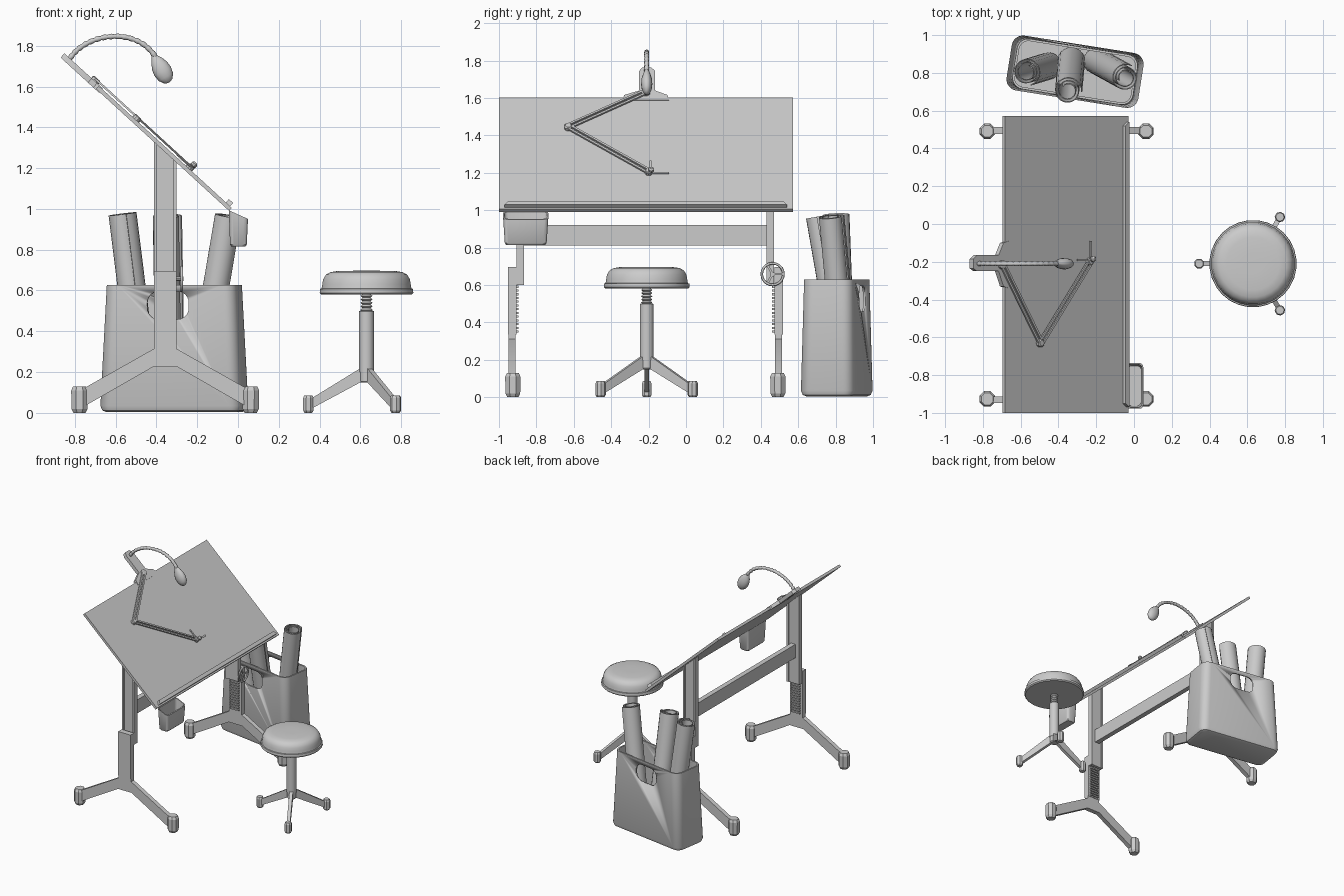
import bpy, bmesh
from math import sin, cos, pi, radians, atan2
from mathutils import Vector, Matrix
from mathutils.geometry import interpolate_bezier

if "Cube" in bpy.data.objects:
    bpy.data.objects.remove(bpy.data.objects["Cube"])

T = Matrix.Translation
I = Matrix.Identity(4)


def finish(name, bm, M=I, angle=35):
    bmesh.ops.recalc_face_normals(bm, faces=bm.faces)
    me = bpy.data.meshes.new(name)
    bm.to_mesh(me)
    bm.free()
    me.transform(M)
    ob = bpy.data.objects.new(name, me)
    bpy.context.collection.objects.link(ob)
    bpy.ops.object.select_all(action='DESELECT')
    ob.select_set(True)
    bpy.context.view_layer.objects.active = ob
    bpy.ops.object.shade_smooth_by_angle(angle=radians(angle))
    return ob


def loft(name, rings, M=I, angle=35):
    """Skin through closed rings of equal length, capped at both ends."""
    bm = bmesh.new()
    vs = [[bm.verts.new(p) for p in r] for r in rings]
    n = len(rings[0])
    for a, b in zip(vs, vs[1:]):
        for i in range(n):
            j = (i + 1) % n
            bm.faces.new((a[i], a[j], b[j], b[i]))
    bm.faces.new(vs[0][::-1])
    bm.faces.new(vs[-1])
    return finish(name, bm, M, angle)


def lathe(name, prof, M=I, sides=16, angle=35, sy=1.0):
    def ring(r, z):
        return [(r * cos(2 * pi * (i + .5) / sides), sy * r * sin(2 * pi * (i + .5) / sides), z)
                for i in range(sides)]
    return loft(name, [ring(r, z) for r, z in prof], M, angle)


def extrude(name, poly, z0, z1, M=I, angle=35):
    return loft(name, [[(x, y, z) for x, y in poly] for z in (z0, z1)], M, angle)


def boxes(name, items, M=I):
    """One object from (low corner, high corner) pairs."""
    bm = bmesh.new()
    for lo, hi in items:
        lo, hi = Vector(lo), Vector(hi)
        bmesh.ops.create_cube(bm, size=1, matrix=T((lo + hi) / 2) @ Matrix.Diagonal((*(hi - lo), 1)))
    return finish(name, bm, M)


def rrect(hx, hy, r, n=5):
    pts = []
    for k, (sx, sy) in enumerate(((1, 1), (-1, 1), (-1, -1), (1, -1))):
        for i in range(n + 1):
            a = pi / 2 * (k + i / n)
            pts.append((sx * (hx - r) + r * cos(a), sy * (hy - r) + r * sin(a)))
    return pts


def upright(x, y):
    """Frame for profiles drawn in x and z, extruded along y."""
    return T((x, y, 0)) @ Matrix.Rotation(pi / 2, 4, 'X')


# --- drawing board; local frame is (y, up the slope, normal) ---
C, S = cos(radians(42.5)), sin(radians(42.5))
BOARD = Matrix(((0, -C, S, -.03), (1, 0, 0, 0), (0, S, C, 1.005), (0, 0, 0, 1)))
boxes("drawing_board", [((-1, 0, -.02), (.572, .885, 0))], BOARD)
extrude("pencil_ledge", [(-.97, .012), (.54, .012), (.52, .04), (-.95, .04)], 0, .022, BOARD)

# --- table legs ---
CX = -.357
half = [(.06, .312), (.40, .12), (.40, .03), (.06, .225)]
spread = half + [(-x, z) for x, z in reversed(half)]
foot = [(.032, 0), (.043, .02), (.044, .11), (.034, .13)]
for tag, y, d in (("front", -.93, 1), ("back", .495, -1)):
    extrude(tag + "_foot_bars", spread, -.018, .018, upright(CX, y))
    boxes(tag + "_lower_column", [((CX - .056, y - .019, .225), (CX + .056, y + .019, .34)),
                                  ((CX - .056, y - .023, .335), (CX + .056, y + .023, .695))])
    a, b = sorted((y + d * .022, y + d * .034))
    boxes(tag + "_rack_teeth", [((CX - .04, a, .345 + i * .02), (CX + .04, b, .356 + i * .02))
                                for i in range(13)])
    # inner sliding column: channel with top cut to the slope of the board
    def top(x):
        return .98 + S / C * (-.03 - CX - x)
    for part, x0, x1, w, off in (("web", -.045, .045, .024, .048), ("rail_a", -.056, -.04, .04, .044),
                                 ("rail_b", .04, .056, .04, .044)):
        extrude(f"{tag}_upper_{part}", [(x0, .6), (x1, .6), (x1, top(x1)), (x0, top(x0))],
                -w / 2, w / 2, upright(CX, y + d * off))
    for x in (-.42, .42):
        lathe(tag + "_foot", foot, T((CX + x, y + d * .004, 0)), 8, 20)
boxes("cross_beam", [((CX - .02, -.885, .81), (CX + .02, .455, .92))])

# --- height crank wheel ---
WHEEL = T((-.275, .463, .658)) @ Matrix.Rotation(pi / 2, 4, 'Y')
bm = bmesh.new()
N, K = 20, 6
g = [[bm.verts.new(((.058 + .007 * cos(2 * pi * k / K)) * cos(2 * pi * i / N),
                    (.058 + .007 * cos(2 * pi * k / K)) * sin(2 * pi * i / N),
                    .007 * sin(2 * pi * k / K))) for k in range(K)] for i in range(N)]
for i in range(N):
    for k in range(K):
        bm.faces.new((g[i][k], g[(i + 1) % N][k], g[(i + 1) % N][(k + 1) % K], g[i][(k + 1) % K]))
finish("crank_rim", bm, WHEEL, 70)
for i in range(3):
    boxes("crank_spoke", [((0, -.006, -.004), (.057, .006, .004))],
          WHEEL @ Matrix.Rotation(radians(90 + 120 * i), 4, 'Z'))
lathe("crank_axle", [(.012, -.04), (.012, .008)], WHEEL, 10)

# --- pen tray hanging at the front corner (open box) ---
def tray_ring(hx, hy, z, tilt=0.0):
    return [(x, y, z - tilt * x) for x, y in rrect(hx, hy, .02, 3)]
loft("pen_tray", [tray_ring(.034, .105, .815), tray_ring(.041, .112, .825),
                  tray_ring(.047, .121, .972, .45), tray_ring(.04, .114, .972, .45),
                  tray_ring(.035, .106, .83)], T((.002, -.857, 0)))

# --- lamp bracket, gooseneck and head ---
bracket = [(-.09, .86), (-.10, .90), (-.165, .935), (-.165, 1.09), (-.185, 1.117),
           (-.235, 1.117), (-.25, 1.09), (-.25, .935), (-.33, .90), (-.34, .86)]
extrude("lamp_bracket", bracket, -.024, .004, BOARD)
LY = -.21
path = interpolate_bezier(Vector((-.825, LY, 1.735)), Vector((-.75, LY, 1.86)),
                          Vector((-.5, LY, 1.90)), Vector((-.405, LY, 1.745)), 46)
rings = []
for i, p in enumerate(path):
    t = (path[min(i + 1, 45)] - path[max(i - 1, 0)]).normalized()
    side, r = Vector((-t.z, 0, t.x)), (.010 if i % 3 == 0 else .0135)
    rings.append([p + r * (side * cos(a * pi / 4) + Vector((0, 1, 0)) * sin(a * pi / 4)) for a in range(8)])
loft("gooseneck", rings, angle=50)
axis = Vector((.085, 0, -.15)).to_track_quat('Z', 'Y').to_matrix().to_4x4()
lathe("lamp_head", [(.011, 0), (.015, .012), (.03, .035), (.042, .065), (.046, .095),
                    (.04, .127), (.024, .15), (.006, .158)],
      T((-.416, LY, 1.757)) @ axis @ Matrix.Diagonal((.66, 1, 1, 1)), 14, 50)

# --- drafting arm lying on the board ---
P, E, H = (-.215, .915), (-.63, .64), (-.2, .285)
for tag, a, b in (("upper", P, E), ("lower", E, H)):
    a, b = Vector(a), Vector(b)
    L, dv = (b - a).length, b - a
    M = BOARD @ T((a.x, a.y, .013)) @ Matrix.Rotation(atan2(dv.y, dv.x), 4, 'Z')
    boxes(tag + "_arm_bars", [((-.01, s * .012 - .006, -.004), (L + .01, s * .012 + .006, .006))
                              for s in (-1, 1)], M)
for q, r in ((P, .024), (E, .022), (H, .02)):
    lathe("arm_pivot", [(r, 0), (r, .017), (r * .7, .022)], BOARD @ T((*q, 0)), 10)
lathe("head_knob", [(.008, .015), (.016, .024), (.016, .036), (.008, .044)], BOARD @ T((-.185, .28, 0)), 10)
boxes("square_rulers", [((-.2, .272, .006), (-.09, .284, .011)),
                        ((-.196, .272, .006), (-.184, .375, .011))], BOARD)

# --- stool ---
ST = T((.63, -.21, 0))
lathe("seat_cushion", [(.222, .607), (.218, .63), (.214, .655), (.2, .678), (.178, .69), (.14, .696), (.05, .697)],
      ST, 28, 50)
lathe("seat_base", [(.223, .58), (.231, .588), (.229, .608), (.21, .612)], ST, 28)
lathe("seat_screw", [(.03 if i % 2 else .02, .48 + i * .0085) for i in range(13)], ST, 14, 20)
lathe("stool_tube", [(.037, .2), (.037, .498), (.03, .502)], ST, 14)
lathe("stool_hub", [(.028, .148), (.034, .155), (.034, .225), (.028, .232)], ST, 12)
for i in range(3):
    R = ST @ Matrix.Rotation(radians(60 + 120 * i), 4, 'Z')
    extrude("stool_leg", [(.02, .225), (.275, .068), (.275, .018), (.02, .155)], -.013, .013, R @ upright(0, 0))
    lathe("stool_foot", [(.02, 0), (.028, .012), (.028, .072), (.022, .086)], R @ T((.285, 0, 0)), 8, 20)

# --- bag for paper rolls: thin tapered shell with handle holes ---
BAG = T((-.312, .806, 0)) @ Matrix.Rotation(radians(-9), 4, 'Z')
def bag_ring(k, z, inset=0.0):
    return [(x, y, z) for x, y in rrect(.353 * k - inset, .147 * k - inset, .06 - inset, 6)]
bag = loft("paper_bag", [bag_ring(1, .004, .03), bag_ring(1, .012, .01), bag_ring(1, .035),
                         bag_ring(.915, .628), bag_ring(.915, .628, .012), bag_ring(1, .035, .012)], BAG)
cutter = extrude("handle_cutter", [(x, z + .527) for x, z in rrect(.103, .068, .055, 6)], -.4, .4,
                 BAG @ upright(-.01, 0))
cutter.hide_render = True
mod = bag.modifiers.new("handles", 'BOOLEAN')
mod.operation, mod.solver, mod.object = 'DIFFERENCE', 'EXACT', cutter
bpy.ops.object.select_all(action='DESELECT')
bag.select_set(True)
bpy.context.view_layer.objects.active = bag
bpy.ops.object.modifier_move_to_index(modifier="handles", index=0)
bpy.ops.object.modifier_apply(modifier="handles")
bpy.data.objects.remove(cutter)

# --- rolled paper sheets: spiral profile swept along a leaning axis ---
def spiral(r0, r1, turns, n=20):
    m = int(turns * n)
    return [((r0 + (r1 - r0) * i / m) * cos(2 * pi * i / n), (r0 + (r1 - r0) * i / m) * sin(2 * pi * i / n))
            for i in range(m + 1)]
for base, tip, r in (((-.455, .84, .05), (-.57, .805, .975), .076),
                     ((-.335, .865, .05), (-.35, .705, .965), .076),
                     ((-.2, .86, .05), (-.045, .775, .965), .074)):
    base, tip = Vector(base), Vector(tip)
    d = tip - base
    poly = spiral(r, r * .5, 2.4) + spiral(r - .005, r * .5 - .005, 2.4)[::-1]
    extrude("paper_roll", poly, 0, d.length, T(base) @ d.to_track_quat('Z', 'Y').to_matrix().to_4x4())
